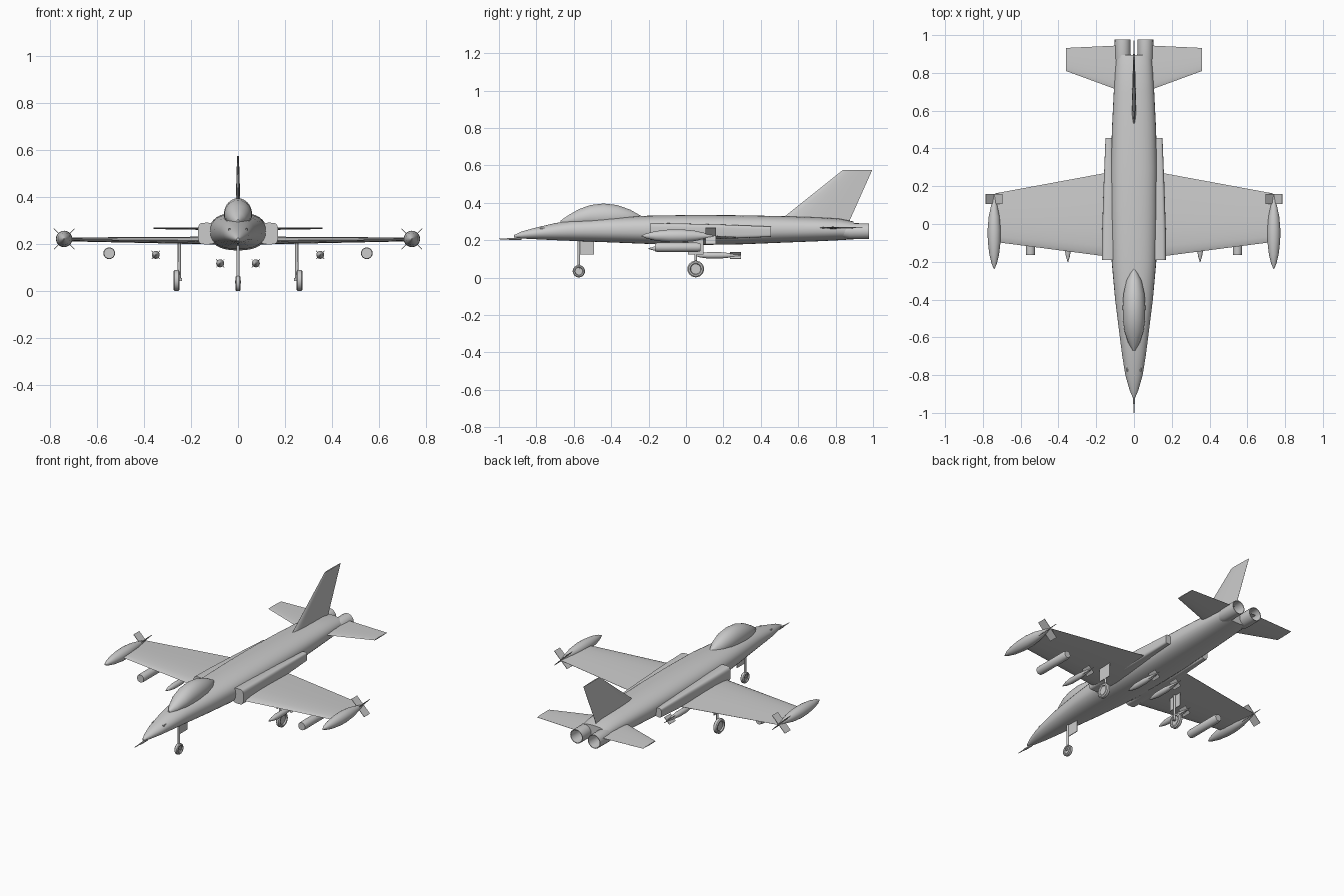
import bpy
import bmesh
from math import sin, cos, pi, radians, copysign
from mathutils import Vector, Matrix

cube = bpy.data.objects.get("Cube")
if cube:
    bpy.data.objects.remove(cube)

grey = bpy.data.materials.new("light grey")
grey.use_nodes = True
GREY = (0.6, 0.6, 0.6, 1)
grey.diffuse_color = GREY
grey.node_tree.nodes["Principled BSDF"].inputs["Base Color"].default_value = GREY


def finish(name, bm, mirror=False, angle=35):
    """Turn a bmesh into a shaded object, optionally mirrored across x."""
    bmesh.ops.recalc_face_normals(bm, faces=bm.faces)
    mesh = bpy.data.meshes.new(name)
    bm.to_mesh(mesh)
    bm.free()
    mesh.materials.append(grey)
    ob = bpy.data.objects.new(name, mesh)
    bpy.context.collection.objects.link(ob)
    bpy.ops.object.select_all(action='DESELECT')
    ob.select_set(True)
    bpy.context.view_layer.objects.active = ob
    bpy.ops.object.shade_smooth_by_angle(angle=radians(angle))
    if mirror:
        mod = ob.modifiers.new("Mirror", 'MIRROR')
        mod.use_mirror_merge = False
    return ob


def skin(bm, rings, cap=True):
    """Bridge a list of closed point rings with quads."""
    loops = [[bm.verts.new(p) for p in ring] for ring in rings]
    n = len(loops[0])
    for a, b in zip(loops, loops[1:]):
        for i in range(n):
            j = (i + 1) % n
            bm.faces.new((a[i], a[j], b[j], b[i]))
    if cap:
        bm.faces.new(loops[0])
        bm.faces.new(loops[-1])


def oval(y, half, bottom, top, power=2.0, x=0, n=32):
    """Superellipse cross-section at station y."""
    e = 2 / power
    ring = []
    for i in range(n):
        c, s = cos(2 * pi * i / n), sin(2 * pi * i / n)
        ring.append(Vector((x + half * copysign(abs(c) ** e, c), y,
                            (top + bottom) / 2 + (top - bottom) / 2 * copysign(abs(s) ** e, s))))
    return ring


def loft(name, sections, mirror=False, **kw):
    bm = bmesh.new()
    skin(bm, [oval(*s, **kw) for s in sections])
    return finish(name, bm, mirror)


def lathe(bm, x, z, profile, n=20, cap=True):
    """Revolve (y, radius) pairs around a lengthwise axis."""
    skin(bm, [oval(y, r, z - r, z + r, x=x, n=n) for y, r in profile], cap)


def box(bm, centre, size, turn=None):
    m = Matrix.Translation(centre) @ (turn or Matrix()) @ Matrix.Diagonal((*size, 1))
    bmesh.ops.create_cube(bm, size=1, matrix=m)


def cross_fins(bm, x, z, y0, y1, reach):
    for k in (1, -1):
        box(bm, (x, (y0 + y1) / 2, z), (2 * reach, y1 - y0, 0.003),
            Matrix.Rotation(k * pi / 4, 4, 'Y'))


def airfoil(lead, trail, thick, place):
    """Lens section; place maps (chord position, offset) to a point."""
    ts = (0, 0.03, 0.12, 0.3, 0.55, 0.8, 1)
    hs = (0, 0.4, 0.8, 1, 0.8, 0.4, 0.05)
    pts = list(zip(ts, hs)) + [(t, -h) for t, h in reversed(list(zip(ts, hs))[1:])]
    return [Vector(place(lead + (trail - lead) * t, h * thick)) for t, h in pts]


# Fuselage: station, half width, bottom, top, squareness
loft("fuselage", [
    (-0.92, 0.006, 0.215, 0.227, 2), (-0.88, 0.023, 0.209, 0.246, 2),
    (-0.8, 0.046, 0.205, 0.268, 2), (-0.7, 0.062, 0.2, 0.291, 2.1),
    (-0.6, 0.075, 0.196, 0.307, 2.2), (-0.4, 0.1, 0.188, 0.322, 2.3),
    (-0.2, 0.118, 0.18, 0.331, 2.4), (0.05, 0.122, 0.174, 0.335, 2.4),
    (0.3, 0.122, 0.178, 0.333, 2.4), (0.5, 0.117, 0.186, 0.329, 2.3),
    (0.7, 0.107, 0.194, 0.322, 2.3), (0.82, 0.1, 0.2, 0.315, 2.3),
    (0.895, 0.094, 0.205, 0.3, 2.4)])

# Canopy bubble
loft("canopy", [
    (-0.67, 0.006, 0.28, 0.305), (-0.63, 0.03, 0.275, 0.333),
    (-0.57, 0.05, 0.27, 0.367), (-0.51, 0.058, 0.265, 0.388),
    (-0.44, 0.06, 0.26, 0.396), (-0.37, 0.056, 0.265, 0.388),
    (-0.3, 0.04, 0.275, 0.364), (-0.26, 0.021, 0.29, 0.341),
    (-0.235, 0.005, 0.3, 0.327)])

# Air intake trunks along the sides
loft("intake_trunk", [
    (-0.19, 0.037, 0.2, 0.292, 4), (-0.05, 0.036, 0.2, 0.29, 4),
    (0.2, 0.028, 0.207, 0.283, 4), (0.455, 0.018, 0.218, 0.273, 4)],
    mirror=True, x=0.133)

# Nose probe
bm = bmesh.new()
lathe(bm, 0, 0.207, [(-1, 0.002), (-0.96, 0.003), (-0.94, 0.006), (-0.88, 0.006)], n=10)
finish("nose_probe", bm)

# Gun fairings on the nose
bm = bmesh.new()
lathe(bm, 0.036, 0.262, [(-0.78, 0.005), (-0.74, 0.008), (-0.66, 0.008), (-0.62, 0.003)], n=10)
finish("gun_fairing", bm, mirror=True)

# Exhaust nozzles, open at the back
bm = bmesh.new()
lathe(bm, 0.06, 0.248, [(0.82, 0.03), (0.875, 0.043), (0.978, 0.042),
                        (0.978, 0.038), (0.9, 0.034), (0.9, 0.002)])
finish("exhaust_nozzle", bm, mirror=True)

# Wings, tailplanes and fin
bm = bmesh.new()
skin(bm, [airfoil(-0.18, 0.283, 0.017, lambda c, h: (0.08, c, 0.216 + h)),
          airfoil(-0.095, 0.162, 0.008, lambda c, h: (0.735, c, 0.221 + h))])
finish("wing", bm, mirror=True)

bm = bmesh.new()
skin(bm, [airfoil(0.7, 0.946, 0.006, lambda c, h: (0.06, c, 0.266 + h)),
          airfoil(0.81, 0.932, 0.003, lambda c, h: (0.36, c, 0.268 + h))])
finish("tailplane", bm, mirror=True)

bm = bmesh.new()
skin(bm, [airfoil(0.5, 0.875, 0.012, lambda c, h: (h, c, 0.305)),
          airfoil(0.84, 0.996, 0.004, lambda c, h: (h, c, 0.576))])
finish("tail_fin", bm)

# Wing tip tanks with crossed fins
bm = bmesh.new()
lathe(bm, 0.74, 0.223, [(-0.237, 0.002), (-0.21, 0.014), (-0.16, 0.026), (-0.09, 0.034),
                        (-0.03, 0.035), (0.04, 0.029), (0.1, 0.016), (0.155, 0.003)])
cross_fins(bm, 0.74, 0.223, 0.105, 0.16, 0.062)
finish("tip_tank", bm, mirror=True)

# Rocket pods under the outer wings
bm = bmesh.new()
lathe(bm, 0.548, 0.162, [(-0.165, 0.023), (-0.15, 0.025), (0.06, 0.025), (0.078, 0.02)])
finish("rocket_pod", bm, mirror=True)

# Bombs under the inner wings and the belly
for name, x, z, y in (("wing_bomb", 0.35, 0.155, -0.2), ("belly_bomb", 0.076, 0.119, 0.045)):
    bm = bmesh.new()
    lathe(bm, x, z, [(y, 0.002), (y + 0.03, 0.011), (y + 0.07, 0.017), (y + 0.14, 0.017),
                     (y + 0.19, 0.012), (y + 0.25, 0.004)], n=16)
    cross_fins(bm, x, z, y + 0.19, y + 0.25, 0.025)
    finish(name, bm, mirror=True)


# Landing gear
def wheel(name, x, y, r, half, mirror=False):
    bm = bmesh.new()
    side = [(-half * 0.4, r * 0.02), (-half * 0.4, r * 0.58), (-half, r * 0.66),
            (-half, r * 0.84), (-half * 0.6, r * 0.97)]
    lathe(bm, 0, 0, side + [(-a, b) for a, b in reversed(side)], n=24)
    bm.transform(Matrix.Translation((x, y, r)) @ Matrix.Rotation(pi / 2, 4, 'Z'))
    finish(name, bm, mirror)


def strut(name, x, y, z0, z1, r, mirror=False):
    bm = bmesh.new()
    bmesh.ops.create_cone(bm, cap_ends=True, segments=12, radius1=r, radius2=r, depth=z1 - z0,
                          matrix=Matrix.Translation((x, y, (z0 + z1) / 2)))
    box(bm, (x, y, z0), (0.024, 0.012, 0.012))
    finish(name, bm, mirror)


wheel("nose_wheel", 0, -0.573, 0.034, 0.011)
strut("nose_strut", 0, -0.573, 0.04, 0.21, 0.007)
wheel("main_wheel", 0.262, 0.052, 0.046, 0.013, mirror=True)
strut("main_strut", 0.25, 0.052, 0.05, 0.215, 0.007, mirror=True)

bm = bmesh.new()
box(bm, (0, -0.53, 0.16), (0.004, 0.075, 0.075))
finish("nose_gear_door", bm)
bm = bmesh.new()
box(bm, (0.256, 0.052, 0.167), (0.004, 0.085, 0.085))
finish("main_gear_door", bm, mirror=True)
